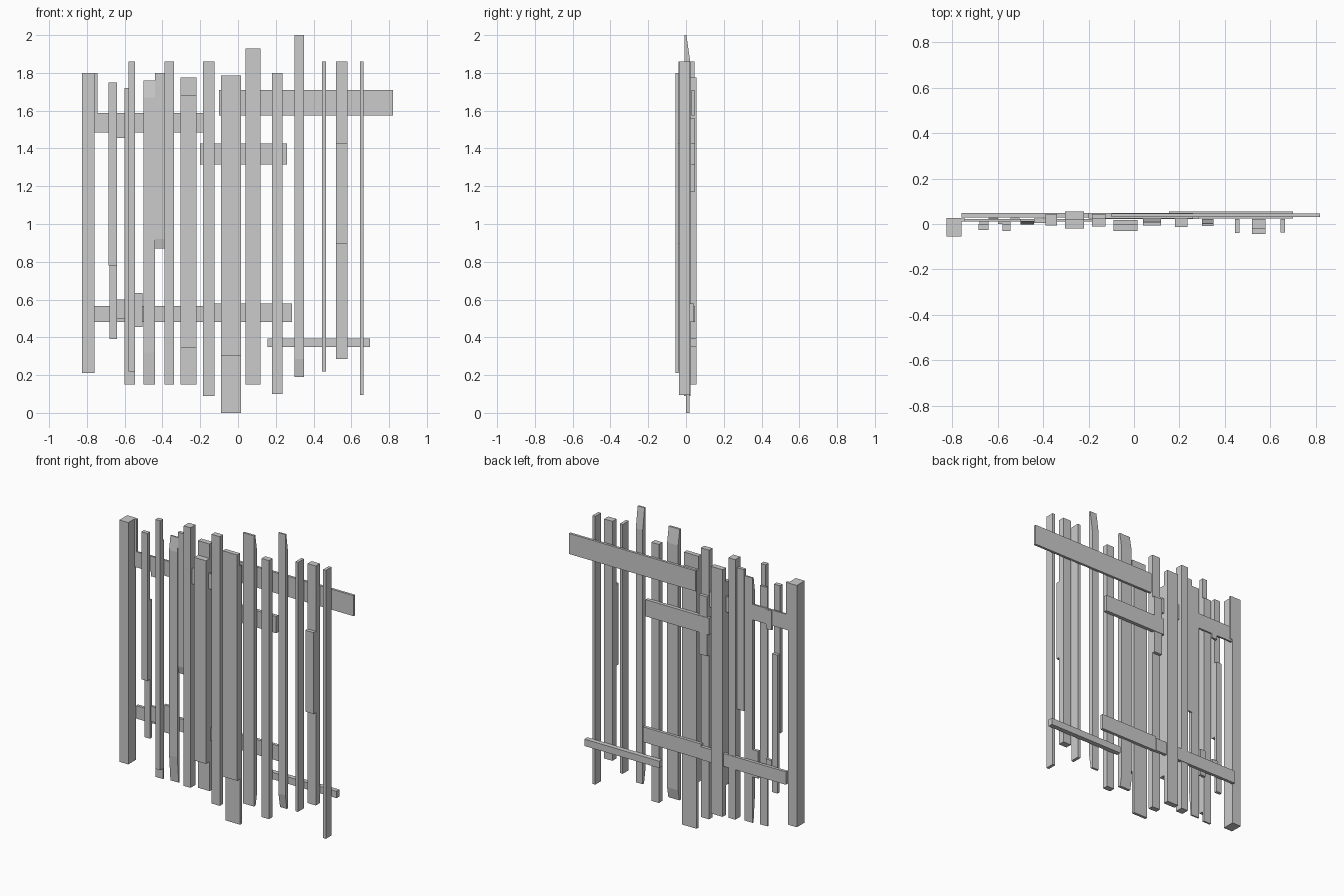
import bpy, bmesh


def plank(name, x0, x1, profile):
    """Extrude a (y, z) side profile between x0 and x1."""
    bm = bmesh.new()
    face = bm.faces.new([bm.verts.new((x0, y, z)) for y, z in profile])
    ext = bmesh.ops.extrude_face_region(bm, geom=[face])["geom"]
    bmesh.ops.translate(bm, vec=(x1 - x0, 0, 0),
                        verts=[v for v in ext if isinstance(v, bmesh.types.BMVert)])
    bmesh.ops.recalc_face_normals(bm, faces=bm.faces)
    mesh = bpy.data.meshes.new(name)
    bm.to_mesh(mesh)
    bm.free()
    obj = bpy.data.objects.new(name, mesh)
    bpy.context.collection.objects.link(obj)


def box(name, x0, x1, y0, y1, z0, z1):
    plank(name, x0, x1, [(y0, z0), (y1, z0), (y1, z1), (y0, z1)])


# Thick end post and the strip beside it
box("end_post", -.825, -.76, -.055, .027, .21, 1.80)
box("post_strip", -.76, -.745, .01, .025, 1.50, 1.80)

# Plain upright slats: x0, x1, y0, y1, z0, z1
slats = [
    (-.685, -.64, -.027, 0, .78, 1.75),
    (-.58, -.545, -.03, 0, .22, 1.86),
    (-.39, -.34, -.007, .045, .15, 1.86),
    (-.305, -.22, -.02, .02, .345, 1.68),
    (-.185, -.125, -.01, .025, .09, 1.86),
    (-.09, .015, -.03, 0, .30, 1.785),
    (.18, .235, -.013, .025, .10, 1.80),
    (.445, .465, -.04, .022, .22, 1.86),
    (.52, .58, -.02, .022, .285, 1.86),
    (.645, .665, -.037, .022, .095, 1.86),
]
for i, s in enumerate(slats):
    box(f"slat_{i + 1}", *s)

# Second layers and repair boards fixed to the slats
patches = [
    (-.68, -.64, 0, .02, .39, 1.30),
    (-.60, -.545, 0, .012, .15, 1.72),
    (-.305, -.22, .02, .055, .15, 1.775),
    (-.185, -.125, .025, .045, 1.17, 1.56),
    (-.09, .015, 0, .018, 0, 1.70),
    (.52, .58, -.043, -.02, .895, 1.43),
    (-.545, -.505, .01, .028, .455, .635),
    (-.64, -.60, .01, .028, .50, .60),
    (-.64, -.60, .01, .025, 1.455, 1.58),
]
for i, s in enumerate(patches):
    box(f"patch_board_{i + 1}", *s)

# Slats with bevelled ends
plank("bevelled_slat_left", -.50, -.44,
      [(.012, .15), (.022, .15), (.022, 1.76), (.012, 1.76), (-.002, 1.67), (-.002, .32)])
plank("short_bevelled_board", -.44, -.39,
      [(.015, .87), (.025, .87), (.025, 1.80), (.005, 1.80), (.005, .92)])
plank("bevelled_slat_middle", .04, .12,
      [(-.007, .15), (.012, .15), (.025, .22), (.025, 1.83), (.008, 1.93), (-.007, 1.93)])
plank("tall_tapered_slat", .30, .35,
      [(.008, .19), (.022, .19), (.022, 1.86), (.002, 2.0), (-.008, 2.0), (-.008, .285)])

# Cross rails
rails = {
    "upper_left_rail": (-.76, -.15, .01, .022, 1.485, 1.587),
    "upper_right_rail": (-.10, .82, .03, .046, 1.575, 1.71),
    "middle_rail": (-.20, .26, .025, .048, 1.315, 1.425),
    "lower_left_rail": (-.76, -.14, .028, .048, .48, .565),
    "lower_middle_rail": (-.14, .285, .022, .042, .48, .58),
    "lower_right_rail": (.155, .70, .025, .056, .348, .393),
}
for name, dims in rails.items():
    box(name, *dims)
